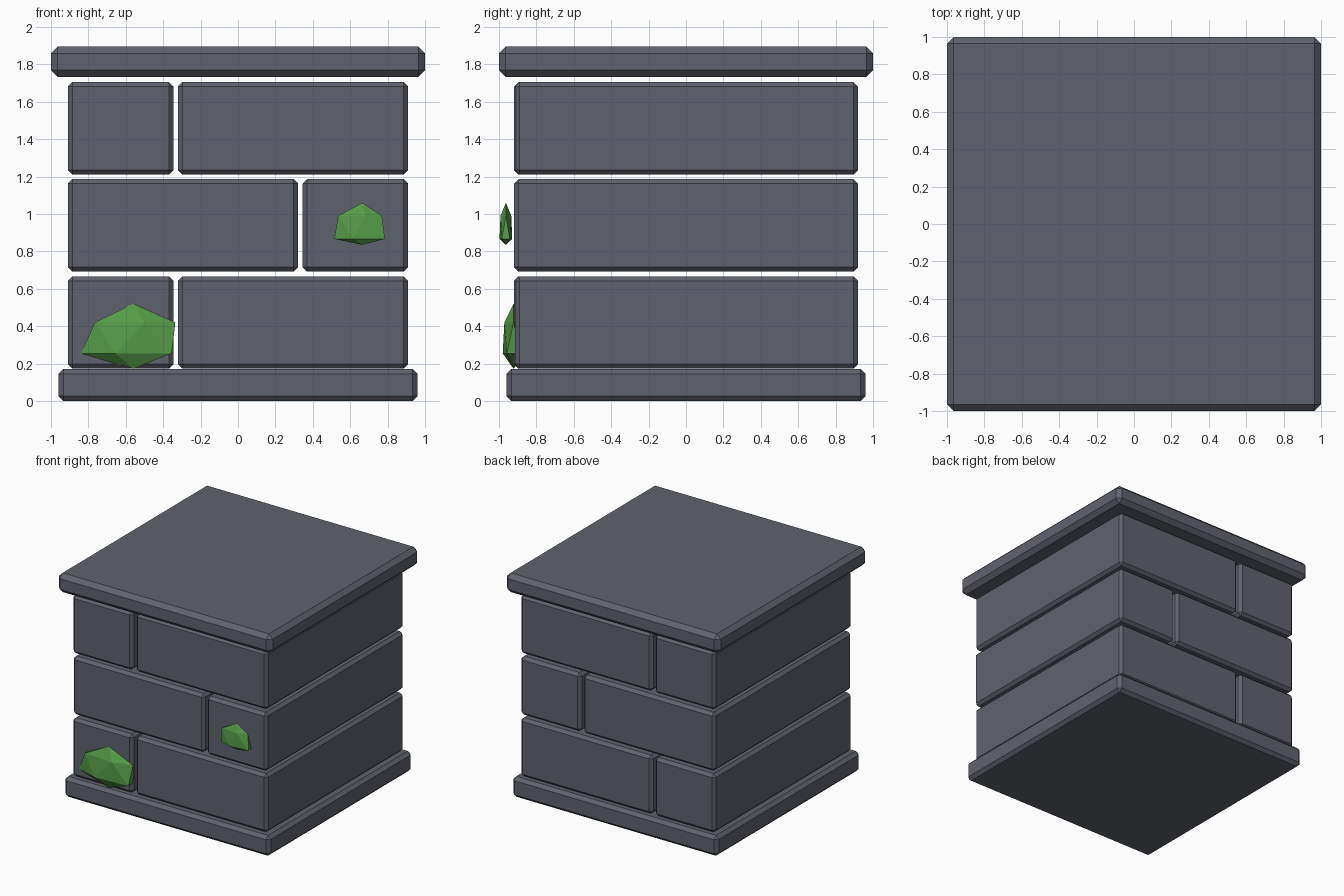
import bpy, bmesh
from mathutils import Vector

if "Cube" in bpy.data.objects:
    bpy.data.objects.remove(bpy.data.objects["Cube"])


def material(name, rgb):
    m = bpy.data.materials.new(name)
    m.diffuse_color = (*rgb, 1)
    m.use_nodes = True
    m.node_tree.nodes["Principled BSDF"].inputs["Base Color"].default_value = m.diffuse_color
    return m


STONE = material("grey stone", (0.118, 0.123, 0.155))
MOSS = material("green moss", (0.092, 0.33, 0.065))


def finish(name, bm, mat):
    me = bpy.data.meshes.new(name)
    bm.to_mesh(me)
    bm.free()
    me.materials.append(mat)
    ob = bpy.data.objects.new(name, me)
    bpy.context.collection.objects.link(ob)
    return ob


def slab(name, lo, hi, bevel):
    """Chamfered stone block between two corners."""
    lo, hi = Vector(lo), Vector(hi)
    bm = bmesh.new()
    bmesh.ops.create_cube(bm, size=1)
    for v in bm.verts:
        v.co = (lo + hi) / 2 + v.co * (hi - lo)
    bmesh.ops.bevel(bm, geom=bm.edges[:], offset=bevel, segments=1,
                    affect='EDGES')
    return finish(name, bm, STONE)


def moss(name, x, y, ry, z_levels, lower, upper):
    """Flattened icosphere; each ring gets its own x range and height."""
    bm = bmesh.new()
    bmesh.ops.create_icosphere(bm, subdivisions=1, radius=1)
    for v in bm.verts:
        c = v.co.copy()
        if abs(c.z) > 0.9:
            v.co = (x, y, z_levels[3] if c.z > 0 else z_levels[0])
        elif c.z < 0:
            t = (c.x + 0.8944) / 1.618
            v.co = (lower[0] + t * (lower[1] - lower[0]), y + c.y * ry, z_levels[1])
        else:
            t = (c.x + 0.7236) / 1.618
            v.co = (upper[0] + t * (upper[1] - upper[0]), y + c.y * ry * 0.85, z_levels[2])
    return finish(name, bm, MOSS)


# base plinth and overhanging cap
slab("base_slab", (-0.96, -0.96, 0), (0.96, 0.96, 0.172), 0.027)
slab("cap_slab", (-1, -1, 1.733), (1, 1, 1.895), 0.036)

# three courses of full-depth blocks with alternating joints
for row in range(3):
    z0 = 0.173 + row * 0.519
    z1 = z0 + 0.494
    s = -1 if row % 2 == 0 else 1
    for size, a, b, y0 in (("small", 0.345, 0.91, -0.92),
                           ("large", -0.91, 0.322, -0.915)):
        x0, x1 = sorted((s * a, s * b))
        slab(f"{size}_block_{row + 1}", (x0, y0, z0), (x1, 0.92, z1), 0.024)

# moss clumps on the front
moss("large_moss", -0.56, -0.922, 0.068, (0.172, 0.255, 0.42, 0.52),
     (-0.84, -0.355), (-0.765, -0.335))
moss("small_moss", 0.665, -0.963, 0.04, (0.835, 0.867, 0.99, 1.06),
     (0.515, 0.785), (0.535, 0.77))
